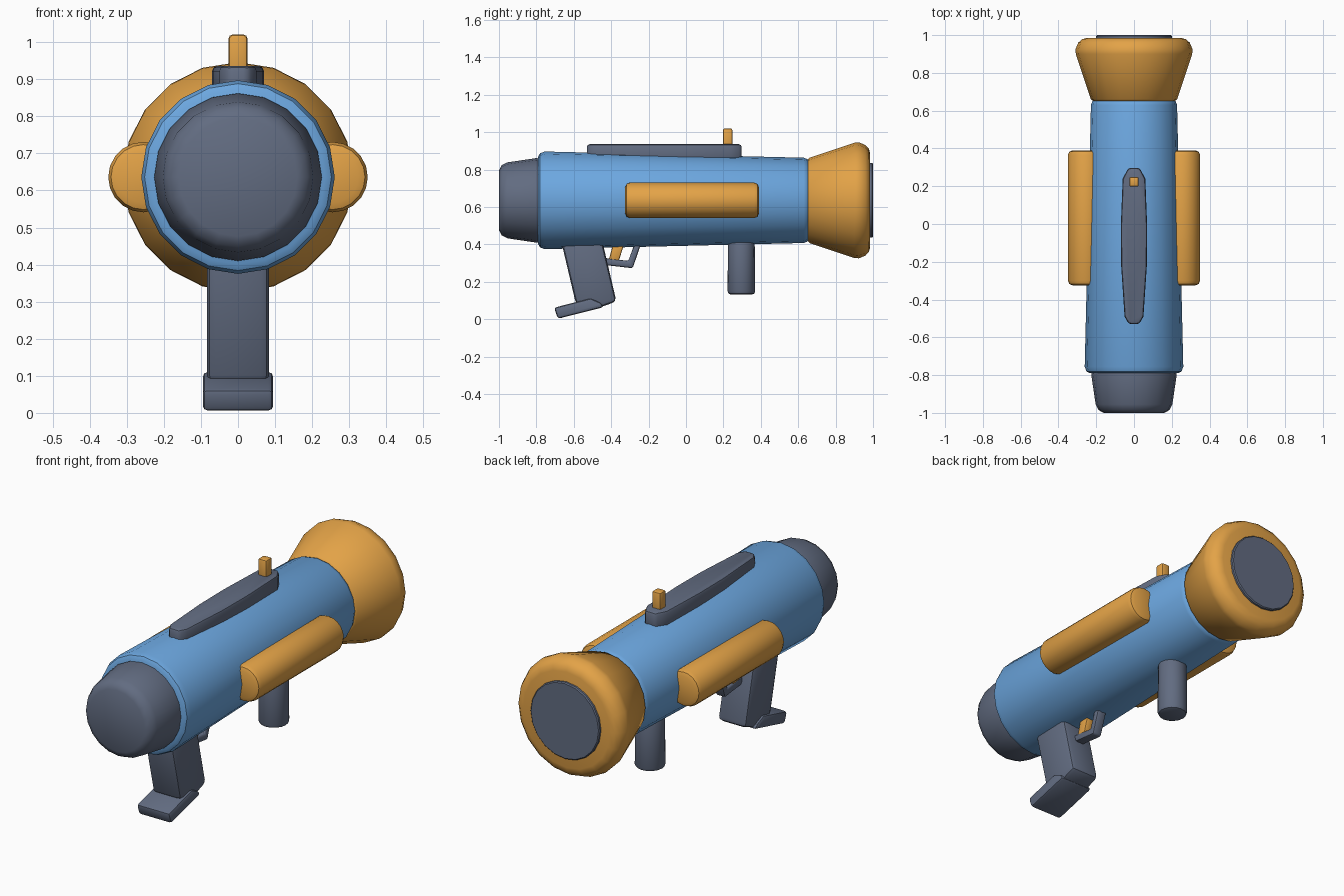
import bpy, bmesh, math
from mathutils import Vector

cube = bpy.data.objects.get("Cube")
if cube:
    bpy.data.objects.remove(cube, do_unlink=True)

AXIS_Z = 0.636  # height of the tube's centre line


def material(name, rgb):
    m = bpy.data.materials.new(name)
    m.use_nodes = True
    m.diffuse_color = (*rgb, 1)
    m.node_tree.nodes["Principled BSDF"].inputs["Base Color"].default_value = (*rgb, 1)
    return m


BLUE = material("sky blue", (0.15, 0.385, 0.74))
ORANGE = material("amber", (0.77, 0.365, 0.063))
GREY = material("slate grey", (0.122, 0.15, 0.22))


def finish(bm, name, mat, bevel=0.0, segments=2):
    bmesh.ops.recalc_face_normals(bm, faces=bm.faces[:])
    if bevel:
        sharp = [e for e in bm.edges if e.calc_face_angle(0) > math.radians(30)]
        bmesh.ops.bevel(bm, geom=sharp, offset=bevel, segments=segments,
                        profile=0.5, affect='EDGES', clamp_overlap=True)
    mesh = bpy.data.meshes.new(name)
    bm.to_mesh(mesh)
    bm.free()
    mesh.materials.append(mat)
    obj = bpy.data.objects.new(name, mesh)
    bpy.context.collection.objects.link(obj)
    bpy.ops.object.select_all(action='DESELECT')
    obj.select_set(True)
    bpy.context.view_layer.objects.active = obj
    bpy.ops.object.shade_smooth_by_angle(angle=math.radians(38))
    return obj


def lathe(name, mat, profile, centre=(0, 0, AXIS_Z), axis='Y', sides=20, bevel=0.0):
    """Revolve (distance, radius) pairs around an axis and cap both ends."""
    bm = bmesh.new()
    rings = []
    for d, r in profile:
        ring = []
        for i in range(sides):
            a = math.tau * i / sides
            u, v = r * math.sin(a), r * math.cos(a)
            offset = Vector((u, d, v) if axis == 'Y' else (u, v, d))
            ring.append(bm.verts.new(Vector(centre) + offset))
        rings.append(ring)
    for a, b in zip(rings, rings[1:]):
        for i in range(sides):
            j = (i + 1) % sides
            bm.faces.new((a[i], a[j], b[j], b[i]))
    bm.faces.new(rings[0])
    bm.faces.new(rings[-1])
    return finish(bm, name, mat, bevel)


def prism(name, mat, outline, low, high, axis='X', bevel=0.01):
    """Extrude an outline: (y, z) points along X, or (x, y) points along Z."""
    bm = bmesh.new()
    ends = []
    for d in (low, high):
        ends.append([bm.verts.new((d, p, q) if axis == 'X' else (p, q, d))
                     for p, q in outline])
    n = len(outline)
    for i in range(n):
        j = (i + 1) % n
        bm.faces.new((ends[0][i], ends[0][j], ends[1][j], ends[1][i]))
    for end in ends:
        bm.faces.new(end)
    return finish(bm, name, mat, bevel)


# Main tube, end cap, flared bell and its inset disc
lathe("main_tube", BLUE, [(-0.79, 0.235), (-0.78, 0.252), (-0.755, 0.261),
                          (0.63, 0.228), (0.65, 0.22), (0.66, 0.205)])
lathe("end_cap", GREY, [(-0.775, 0.222), (-0.80, 0.226), (-0.955, 0.203),
                        (-0.985, 0.188), (-1.0, 0.16)])
lathe("flared_bell", ORANGE, [(0.65, 0.215), (0.66, 0.228), (0.90, 0.308),
                              (0.925, 0.31), (0.96, 0.295), (0.978, 0.275),
                              (0.985, 0.25)])
lathe("bell_disc", GREY, [(0.97, 0.2), (0.995, 0.2), (1.0, 0.195)])

# Side pods
for side, x in (("left", 0.255), ("right", -0.255)):
    lathe(side + "_side_pod", ORANGE, [(-0.325, 0.095), (0.39, 0.095)],
          centre=(x, 0, AXIS_Z), bevel=0.025)

# Top rail with tapered ends, and the sight post
half = [(0.028, -0.53), (0.05, -0.49), (0.068, -0.22),
        (0.07, -0.02), (0.06, 0.24), (0.03, 0.297)]
prism("top_rail", GREY, half + [(-x, y) for x, y in reversed(half)],
      0.84, 0.936, axis='Z', bevel=0.014)
prism("sight_post", ORANGE, [(0.198, 0.9), (0.248, 0.9), (0.248, 1.02), (0.198, 1.02)],
      -0.025, 0.025, bevel=0.009)

# Forward handle
lathe("forward_handle", GREY, [(0.132, 0.074), (0.45, 0.071)],
      centre=(0, 0.296, 0), axis='Z', sides=16, bevel=0.018)

# Rear grip and its foot
prism("rear_grip", GREY, [(-0.675, 0.45), (-0.588, 0.08), (-0.47, 0.06),
                          (-0.372, 0.095), (-0.455, 0.45)], -0.083, 0.083, bevel=0.022)
prism("grip_foot", GREY, [(-0.705, 0.062), (-0.685, 0.003), (-0.44, 0.065),
                          (-0.455, 0.088), (-0.51, 0.112)], -0.095, 0.095, bevel=0.022)

# Trigger and guard
prism("trigger", ORANGE, [(-0.415, 0.31), (-0.36, 0.31), (-0.325, 0.42), (-0.385, 0.42)],
      -0.022, 0.022, bevel=0.008)
prism("trigger_guard", GREY, [(-0.45, 0.33), (-0.45, 0.292), (-0.285, 0.273),
                              (-0.235, 0.42), (-0.27, 0.42), (-0.308, 0.312)],
      -0.027, 0.027, bevel=0.01)
